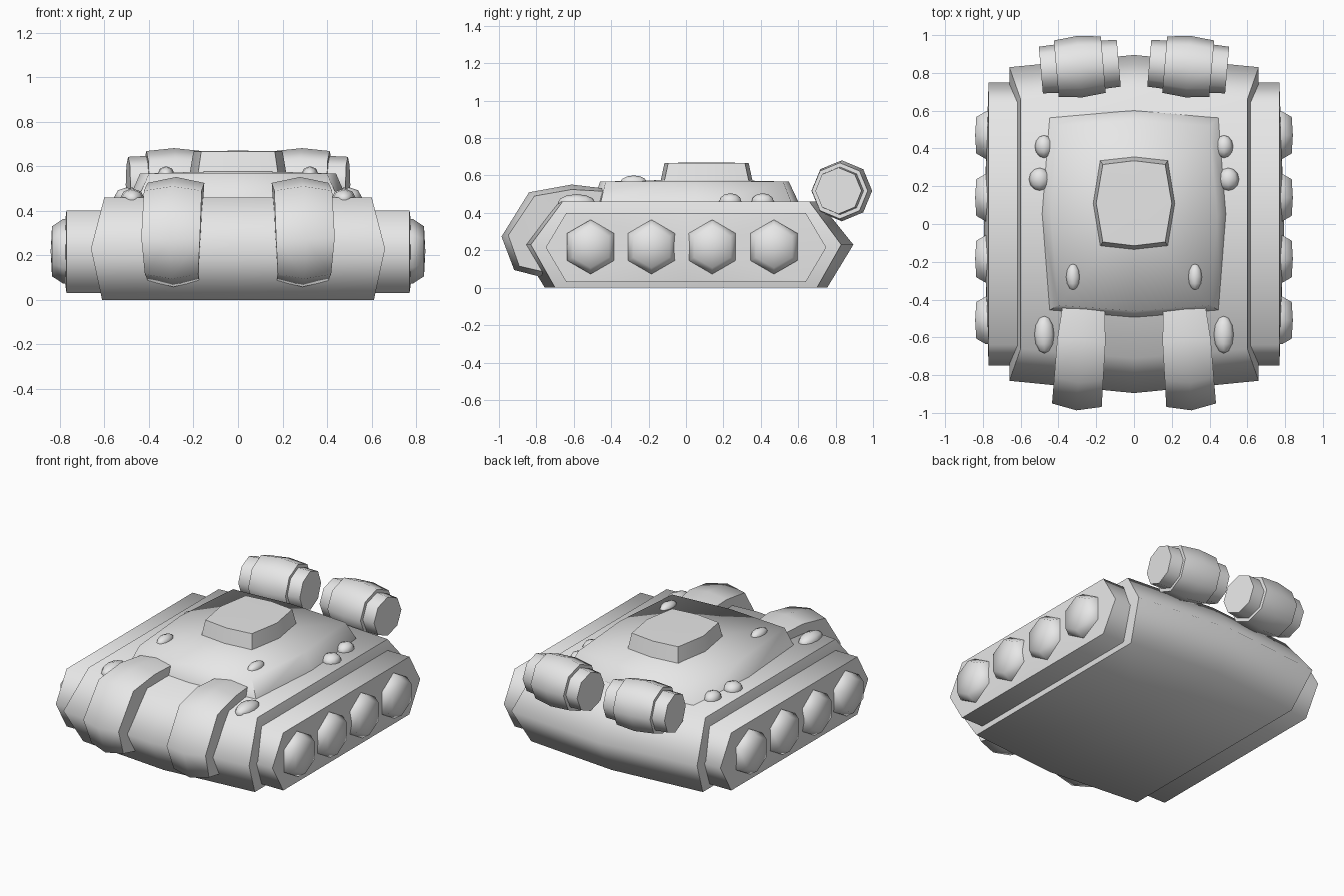
import bpy, bmesh
from math import cos, sin, tau, radians
from mathutils import Matrix, Vector

cube = bpy.data.objects.get("Cube")
if cube:
    bpy.data.objects.remove(cube, do_unlink=True)

grey = bpy.data.materials.new("plain_grey")
grey.use_nodes = True
grey.diffuse_color = (0.8, 0.8, 0.8, 1)
grey.node_tree.nodes["Principled BSDF"].inputs["Base Color"].default_value = (0.8, 0.8, 0.8, 1)


def finish(name, bm, mirror=False, angle=75):
    """Turn a bmesh into a shaded object, optionally mirrored across x."""
    bmesh.ops.recalc_face_normals(bm, faces=bm.faces)
    mesh = bpy.data.meshes.new(name)
    bm.to_mesh(mesh)
    bm.free()
    mesh.materials.append(grey)
    obj = bpy.data.objects.new(name, mesh)
    bpy.context.collection.objects.link(obj)
    if mirror:
        obj.modifiers.new("mirror", "MIRROR").use_mirror_merge = False
    bpy.ops.object.select_all(action="DESELECT")
    obj.select_set(True)
    bpy.context.view_layer.objects.active = obj
    bpy.ops.object.shade_smooth_by_angle(angle=radians(angle))
    return obj


def loft(bm, rings, bulge_start=0, bulge_end=0, matrix=Matrix()):
    """Skin closed rings in order; each end is a fan whose centre can bulge."""
    centres = [sum((Vector(p) for p in r), Vector()) / len(r) for r in rings]
    axis = (centres[-1] - centres[0]).normalized()
    loops = [[bm.verts.new(matrix @ Vector(p)) for p in r] for r in rings]
    n = len(rings[0])
    for a, b in zip(loops, loops[1:]):
        for i in range(n):
            j = (i + 1) % n
            bm.faces.new((a[i], a[j], b[j], b[i]))
    ends = ((loops[0], centres[0] - axis * bulge_start),
            (loops[-1], centres[-1] + axis * bulge_end))
    for loop, c in ends:
        tip = bm.verts.new(matrix @ c)
        for i in range(n):
            bm.faces.new((loop[i], loop[(i + 1) % n], tip))


def bowed(hx, hy, mx, my, z, y=0):
    """Rectangle outline whose four sides bow out to mx and my."""
    return [(px, y + py, z) for px, py in (
        (-hx, -hy), (0, -my), (hx, -hy), (mx, 0),
        (hx, hy), (0, my), (-hx, hy), (-mx, 0))]


def polygon(x, r, sides):
    """Regular polygon facing x with a corner pointing up."""
    return [(x, r * sin(tau * i / sides), r * cos(tau * i / sides)) for i in range(sides)]


# Hull with a broad waist and sloped ends
bm = bmesh.new()
loft(bm, [bowed(.61, .70, .61, .755, 0),
          bowed(.66, .83, .66, .895, .23),
          bowed(.60, .66, .60, .71, .46)])
finish("hull", bm)

# Raised deck and the hatch on top of it
bm = bmesh.new()
loft(bm, [bowed(.455, .515, .495, .555, .44, .055),
          bowed(.40, .475, .44, .505, .567, .045)], 0, .013)
finish("upper_deck", bm)

bm = bmesh.new()
loft(bm, [bowed(.182, .23, .22, .25, .55, .11),
          bowed(.165, .205, .20, .225, .667, .11)], 0, .003)
finish("top_hatch", bm, angle=60)

# Track pods along both sides
outline = [(-.75, .215), (-.64, .40), (0, .40), (.64, .40),
           (.75, .215), (.64, .03), (0, .03), (-.64, .03)]
bm = bmesh.new()
loft(bm, [[(x, y, z) for y, z in outline] for x in (.5, .77)], 0, .025)
finish("track_pods", bm, True)

# Four six-sided wheels per side
bm = bmesh.new()
for y in (-.51, -.185, .14, .47):
    loft(bm, [polygon(.70, .148, 6), polygon(.785, .145, 6), polygon(.835, .112, 6)],
         0, .006, Matrix.Translation((0, y, .218)))
finish("wheels", bm, True)

# Curved front guards: side profile (y, z, half width), fuller along the centre
profile = [(-.44, .515, .112), (-.62, .525, .128), (-.82, .49, .13),
           (-.96, .28, .132), (-.90, .115, .12), (-.77, .085, .115),
           (-.60, .25, .12), (-.44, .42, .11)]
centre = Vector((-.68, .35))


def guard_ring(side):
    ring = []
    for y, z, w in profile:
        p = Vector((y, z))
        if side == 0:
            p += (p - centre).normalized() * .028 if y < -.6 else Vector((0, .016))
        ring.append((side * w, p.x, p.y))
    return ring


bm = bmesh.new()
splay = Matrix.Translation((.283, -.68, 0)) @ Matrix.Rotation(radians(4), 4, "Z") \
    @ Matrix.Translation((0, .68, 0))
loft(bm, [guard_ring(s) for s in (-1, 0, 1)], 0, 0, splay)
finish("front_guards", bm, True)

# Eight-sided barrels across the back, stepped in at both ends
bm = bmesh.new()
steps = [(-.207, .124), (-.125, .128), (-.125, .15), (0, .163),
         (.125, .15), (.125, .128), (.207, .124)]
tilt = Matrix.Translation((.287, .833, .518)) @ Matrix.Rotation(radians(-5), 4, "Z")
loft(bm, [polygon(x, r, 8) for x, r in steps], 0, 0, tilt)
finish("rear_barrels", bm, True)

# Small rounded lamps and knobs: position, then size
knobs = {
    "front_lamps": ((.475, -.585, .455), (.055, .10, .045)),
    "deck_lamps": ((.323, -.28, .565), (.038, .07, .035)),
    "side_knobs_front": ((.50, .237, .46), (.056, .06, .045)),
    "side_knobs_rear": ((.477, .41, .46), (.048, .06, .045)),
}
for name, (place, size) in knobs.items():
    bm = bmesh.new()
    shape = Matrix.Translation(place) @ Matrix.Diagonal((*size, 1)) \
        @ Matrix.Rotation(radians(90), 4, "X")
    bmesh.ops.create_uvsphere(bm, u_segments=8, v_segments=6, radius=1, matrix=shape)
    finish(name, bm, True)
